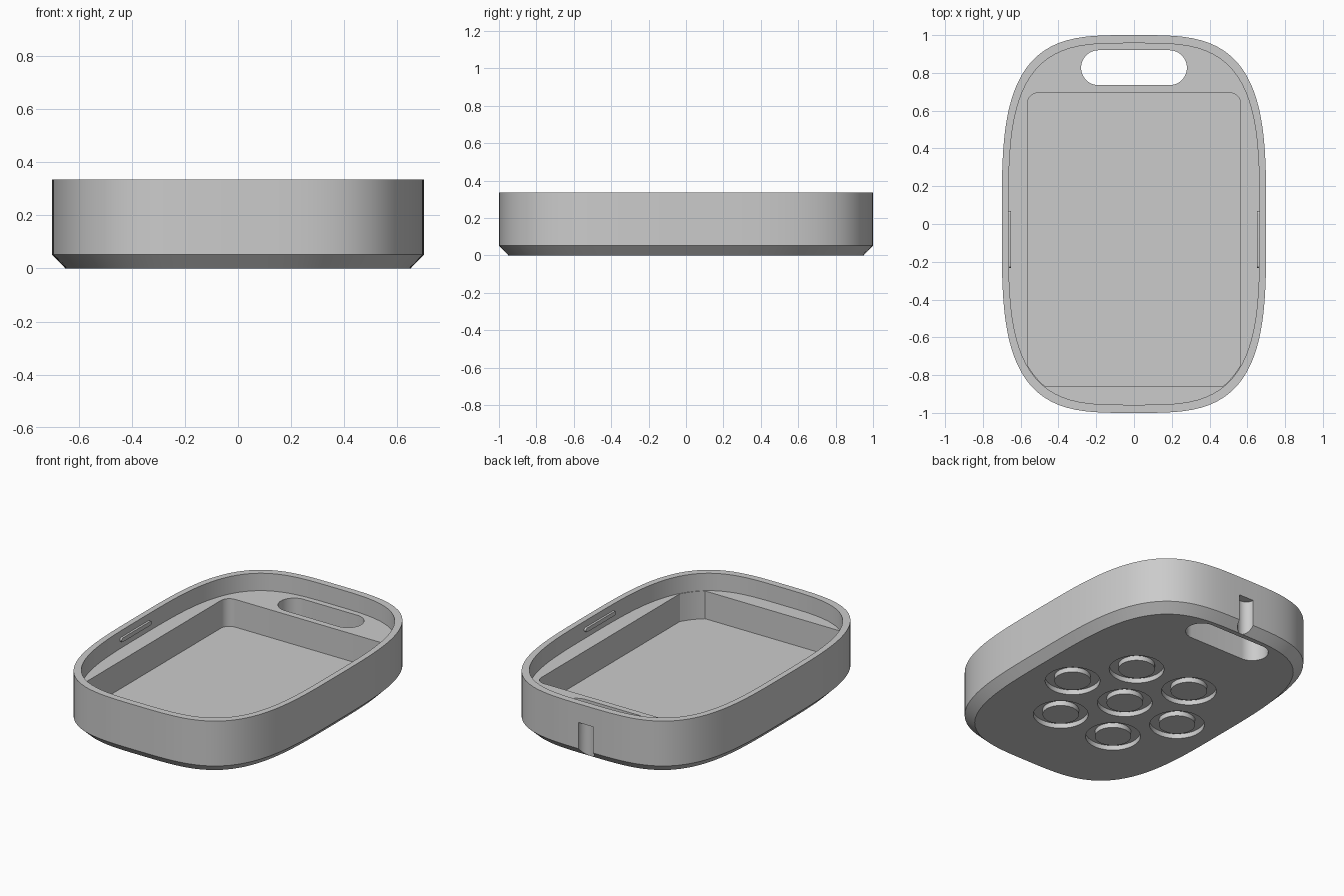
import bpy, bmesh
from math import cos, sin, pi, radians
from mathutils import Matrix

old = bpy.data.objects.get("Cube")
if old:
    bpy.data.objects.remove(old, do_unlink=True)

grey = bpy.data.materials.new("plain_grey")
grey.use_nodes = True
grey.diffuse_color = (0.6, 0.6, 0.6, 1)
grey.node_tree.nodes["Principled BSDF"].inputs["Base Color"].default_value = (0.6, 0.6, 0.6, 1)


def oval(a, b, n=3.5, count=144):
    """Squared oval with half sizes a and b, evenly spaced by angle."""
    pts = []
    for i in range(count):
        c, s = cos(2 * pi * i / count), sin(2 * pi * i / count)
        r = (abs(c / a) ** n + abs(s / b) ** n) ** (-1 / n)
        pts.append((r * c, r * s))
    return pts


def rounded_box(x0, x1, y0, y1, r, steps=12):
    """Rectangle outline with round corners."""
    centres = [(x1 - r, y1 - r), (x0 + r, y1 - r), (x0 + r, y0 + r), (x1 - r, y0 + r)]
    return [(cx + r * cos(pi / 2 * (q + i / steps)), cy + r * sin(pi / 2 * (q + i / steps)))
            for q, (cx, cy) in enumerate(centres) for i in range(steps + 1)]


def loft(name, layers):
    """Closed solid through outlines (points, z) stacked upwards."""
    bm = bmesh.new()
    rings = [[bm.verts.new((x, y, z)) for x, y in pts] for pts, z in layers]
    for low, high in zip(rings, rings[1:]):
        for i in range(len(low)):
            j = (i + 1) % len(low)
            bm.faces.new((low[i], low[j], high[j], high[i]))
    bm.faces.new(rings[0][::-1])
    bm.faces.new(rings[-1])
    bmesh.ops.remove_doubles(bm, verts=bm.verts, dist=1e-5)
    bmesh.ops.recalc_face_normals(bm, faces=bm.faces)
    mesh = bpy.data.meshes.new(name)
    bm.to_mesh(mesh)
    bm.free()
    mesh.materials.append(grey)
    obj = bpy.data.objects.new(name, mesh)
    bpy.context.collection.objects.link(obj)
    return obj


def prism(name, pts, z0, z1):
    return loft(name, [(pts, z0), (pts, z1)])


def select(obj):
    bpy.ops.object.select_all(action='DESELECT')
    bpy.context.view_layer.objects.active = obj
    obj.select_set(True)


def combine(obj, tool, operation='DIFFERENCE'):
    """Apply a boolean and remove its tool."""
    tool.hide_render = True
    mod = obj.modifiers.new("cut", 'BOOLEAN')
    mod.operation, mod.object, mod.solver = operation, tool, 'EXACT'
    select(obj)
    bpy.ops.object.modifier_apply(modifier=mod.name)
    bpy.data.objects.remove(tool, do_unlink=True)


def disc(r, x=0, y=0, count=48):
    return [(x + r * cos(2 * pi * i / count), y + r * sin(2 * pi * i / count)) for i in range(count)]


HEIGHT, SHELF, FLOOR, MID = 0.335, 0.225, 0.05, -0.082

# Tray body with a bevelled underside
outer = oval(0.70, 1.0)
body = loft("tray_body", [(oval(0.65, 0.95), 0), (outer, 0.052), (outer, HEIGHT)])

# Recess inside the rim
combine(body, prism("rim_cutter", oval(0.664, 0.957), SHELF, 0.5))

# Deep compartment, trimmed where it meets the rim
pocket = prism("pocket_cutter", rounded_box(-0.565, 0.565, -0.86, 0.695, 0.06), FLOOR, 0.3)
combine(pocket, prism("pocket_trim", oval(0.661, 0.953), -0.1, 0.6), 'INTERSECT')
combine(body, pocket)

# Through slot for the strap
combine(body, prism("slot_cutter", rounded_box(-0.28, 0.28, 0.735, 0.92, 0.0925), -0.1, 0.4))

# Upright groove in the back wall
combine(body, prism("groove_cutter", disc(0.051, 0, 1.0), -0.1, 0.217))

# Ring grooves underneath: one in the middle, six around it
spots = [(0, MID)] + [(0.39 * cos(k * pi / 3), MID + 0.39 * sin(k * pi / 3)) for k in range(6)]
for x, y in spots:
    ring = prism("ring_cutter", disc(0.157, x, y), -0.05, 0.03)
    combine(ring, prism("ring_core", disc(0.104, x, y), -0.1, 0.1))
    combine(body, ring)

select(body)
bpy.ops.object.shade_smooth_by_angle(angle=radians(30))

# Small catch ridges inside the rim, one per side
for side, name in ((-1, "right_catch"), (1, "left_catch")):
    bar = prism(name, rounded_box(-0.013, 0.013, MID - 0.15, MID + 0.15, 0.0125), -0.012, 0.012)
    bar.data.transform(Matrix.Translation((side * 0.662, 0, 0.28)) @ Matrix.Rotation(pi / 2, 4, 'Y'))
    select(bar)
    bpy.ops.object.shade_smooth_by_angle(angle=radians(30))
